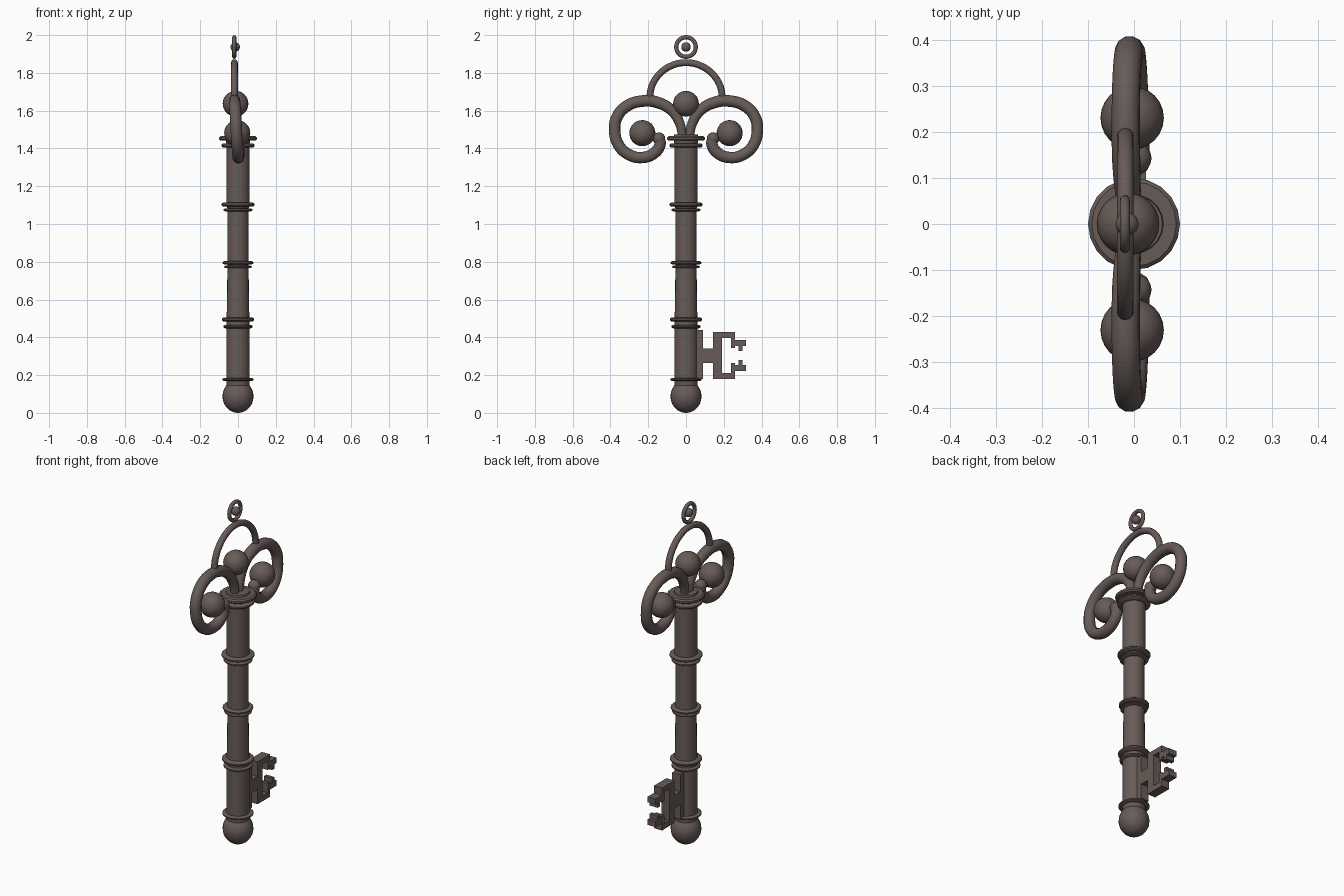
import bpy, bmesh, math

if "Cube" in bpy.data.objects:
    bpy.data.objects.remove(bpy.data.objects["Cube"])

mat = bpy.data.materials.new("aged_bronze")
mat.diffuse_color = (0.135, 0.105, 0.096, 1)
mat.use_nodes = True
mat.node_tree.nodes["Principled BSDF"].inputs["Base Color"].default_value = mat.diffuse_color


def finish(ob, smooth=True):
    ob.data.materials.append(mat)
    bpy.ops.object.select_all(action='DESELECT')
    bpy.context.view_layer.objects.active = ob
    ob.select_set(True)
    if ob.type == 'CURVE':
        bpy.ops.object.convert(target='MESH')
        ob = bpy.context.view_layer.objects.active
    if smooth:
        bpy.ops.object.shade_smooth_by_angle(angle=math.radians(40))
    return ob


def from_bmesh(name, bm, smooth=True):
    bmesh.ops.recalc_face_normals(bm, faces=bm.faces)
    me = bpy.data.meshes.new(name)
    bm.to_mesh(me)
    bm.free()
    ob = bpy.data.objects.new(name, me)
    bpy.context.collection.objects.link(ob)
    return finish(ob, smooth)


def lathe(name, profile, n=20):
    bm = bmesh.new()
    vs = [bm.verts.new((r, 0, z)) for r, z in profile]
    es = [bm.edges.new(p) for p in zip(vs, vs[1:])]
    bmesh.ops.spin(bm, geom=vs + es, cent=(0, 0, 0), axis=(0, 0, 1),
                   angle=math.tau, steps=n, use_duplicate=False)
    bmesh.ops.remove_doubles(bm, verts=bm.verts, dist=1e-4)
    return from_bmesh(name, bm)


def ball(name, loc, r):
    bm = bmesh.new()
    bmesh.ops.create_uvsphere(bm, u_segments=24, v_segments=16, radius=r)
    bmesh.ops.translate(bm, verts=bm.verts, vec=loc)
    return from_bmesh(name, bm)


def tube(name, pts, r, taper=1.0):
    cu = bpy.data.curves.new(name, 'CURVE')
    cu.dimensions = '3D'
    cu.bevel_depth = r
    cu.bevel_resolution = 4
    cu.resolution_u = 5
    cu.use_fill_caps = True
    sp = cu.splines.new('BEZIER')
    sp.bezier_points.add(len(pts) - 1)
    for i, (bp, p) in enumerate(zip(sp.bezier_points, pts)):
        bp.co = p
        bp.handle_left_type = bp.handle_right_type = 'AUTO'
        bp.radius = min(1, taper + i * (1 - taper) / 3)
    ob = bpy.data.objects.new(name, cu)
    bpy.context.collection.objects.link(ob)
    return finish(ob)


# Shaft with its ring collars, turned as one profile
def ring(z, r, h, core):
    return [(core, z - h), (r - .008, z - h), (r, z - h * .4),
            (r, z + h * .4), (r - .008, z + h), (core, z + h)]


shaft = [(0, .12), (.06, .12)]
for z, r, h, core in [(.177, .083, .008, .062), (.457, .077, .009, .062),
                      (.495, .085, .011, .06), (.773, .073, .007, .056),
                      (.795, .081, .009, .056), (1.075, .077, .008, .056),
                      (1.103, .088, .010, .062), (1.415, .088, .011, .062),
                      (1.453, .100, .012, .064)]:
    shaft += ring(z, r, h, core)
shaft += [(.062, 1.475), (0, 1.475)]
lathe("shaft", shaft)

# Rounded foot knob
lathe("foot_knob", [(.082 * math.sin(a), .0875 - .0875 * math.cos(a))
                    for a in (math.pi * i / 16 for i in range(17))], 24)

# Scrolls and their beads, one on each side
path = [(.018, 1.46, -.005), (.032, 1.53, -.008), (.07, 1.595, -.013),
        (.14, 1.64, -.017), (.23, 1.651, -.018), (.32, 1.62, -.016),
        (.368, 1.56, -.012), (.378, 1.50, -.009), (.358, 1.42, -.004),
        (.30, 1.366, 0), (.23, 1.352, .002), (.165, 1.378, .004),
        (.137, 1.425, .005), (.143, 1.45, .005)]
for side, s in (("left", -1), ("right", 1)):
    tube("scroll_" + side, [(x, s * y, z) for y, z, x in path], .031, .75)
    ball("scroll_tip_" + side, (.005, s * .143, 1.452), .033)
    ball("scroll_bead_" + side, (-.004, s * .231, 1.481), .069)

# Centre bead, arch, hanging ring and its small bead
ball("centre_bead", (-.013, 0, 1.637), .068)
tube("arch", [(-.019, .194 * math.cos(a), 1.66 + .194 * math.sin(a))
              for a in (math.pi * i / 8 for i in range(9))], .018)
bpy.ops.mesh.primitive_torus_add(major_segments=32, minor_segments=12,
                                 major_radius=.052, minor_radius=.011,
                                 location=(-.02, 0, 1.937),
                                 rotation=(0, math.pi / 2, 0))
top_ring = bpy.context.object
top_ring.name = "hanging_ring"
finish(top_ring)
ball("hanging_ring_bead", (-.015, 0, 1.937), .025)

# Key bit: toothed outline mirrored about its middle height, extruded
half = [(.05, .137), (.09, .137), (.09, .038), (.143, .038), (.143, .124),
        (.259, .124), (.259, .082), (.318, .082), (.318, .050), (.299, .050),
        (.299, .024), (.278, .024), (.278, .050), (.259, .050), (.259, .040),
        (.238, .040), (.238, .093), (.190, .093)]
outline = half + [(y, -min(d, .124)) for y, d in reversed(half)]
bm = bmesh.new()
face = bm.faces.new([bm.verts.new((-.026, y, .303 + d)) for y, d in outline])
ext = bmesh.ops.extrude_face_region(bm, geom=[face])
bmesh.ops.translate(bm, vec=(.052, 0, 0),
                    verts=[g for g in ext["geom"] if isinstance(g, bmesh.types.BMVert)])
bmesh.ops.triangulate(bm, faces=[f for f in bm.faces if len(f.verts) > 4])
from_bmesh("key_bit", bm, smooth=False)
